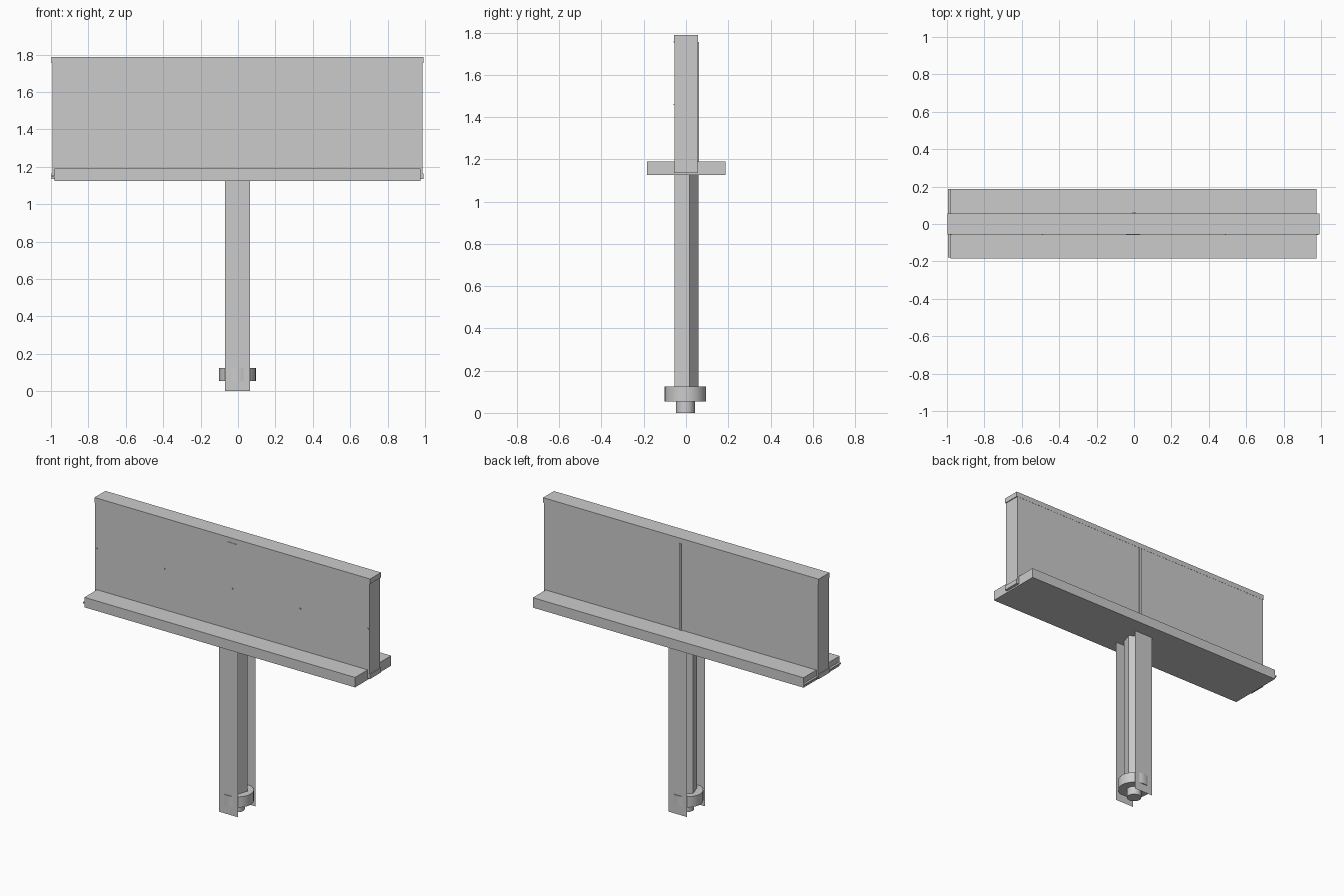
import bpy, math

if "Cube" in bpy.data.objects:
    bpy.data.objects.remove(bpy.data.objects["Cube"])

CY = -0.003  # shared centre line of the stand parts


def box(name, x, y, z):
    """Box from (min, max) ranges on each axis."""
    bpy.ops.mesh.primitive_cube_add(size=1, location=[(a + b) / 2 for a, b in (x, y, z)])
    ob = bpy.context.object
    ob.name = name
    ob.scale = [b - a for a, b in (x, y, z)]
    bpy.ops.object.transform_apply(location=False, rotation=False, scale=True)
    return ob


def prism(name, sides, radius, z0, z1, turn=0.0, smooth=False, fill='NGON'):
    """Upright cylinder or prism on the stand's centre line."""
    bpy.ops.mesh.primitive_cylinder_add(vertices=sides, radius=radius, depth=z1 - z0,
                                        end_fill_type=fill,
                                        location=(CY, CY, (z0 + z1) / 2),
                                        rotation=(0, 0, turn))
    ob = bpy.context.object
    ob.name = name
    if smooth:
        bpy.ops.object.shade_smooth_by_angle(angle=math.radians(40))
    return ob


def upright_sheet(name, x, y, z):
    """Single-thickness sheet facing front and back."""
    me = bpy.data.meshes.new(name)
    me.from_pydata([(x[0], y, z[0]), (x[1], y, z[0]), (x[1], y, z[1]), (x[0], y, z[1])],
                   [], [(0, 1, 2, 3)])
    ob = bpy.data.objects.new(name, me)
    bpy.context.collection.objects.link(ob)
    return ob


# Stand: five-sided core, round collar and foot pin, with a thin sheet front and back
prism("post_core", 5, 0.063, 0.06, 1.13)
prism("post_collar", 32, 0.098, 0.055, 0.125, smooth=True)
prism("foot_pin", 16, 0.045, 0.0, 0.06, smooth=True)
for name, y in (("post_front_sheet", -0.095), ("post_back_sheet", 0.089)):
    upright_sheet(name, (-0.07, 0.065), y, (0.0, 1.125))

# Wide shelf and its thin end tab
box("shelf", (-0.98, 0.975), (-0.185, 0.187), (1.125, 1.19))
box("shelf_end_tab", (-0.994, -0.975), (-0.18, 0.187), (1.145, 1.153))

# Upright board with slightly proud top and bottom rails
box("board", (-0.993, 0.987), (-0.055, 0.055), (1.14, 1.785))
for name, z in (("board_top_rail", (1.755, 1.788)), ("board_bottom_rail", (1.135, 1.165))):
    box(name, (-0.997, 0.993), (-0.056, 0.056), z)

# Centre strip on the back, small clip and fixing pins on the front
box("back_strip", (-0.007, 0.007), (0.05, 0.062), (1.18, 1.755))
box("front_clip", (-0.042, 0.033), (-0.059, -0.05), (1.752, 1.757))
for i in range(5):
    x = -0.98 + 0.49 * i
    box(f"front_pin_{i + 1}", (x - 0.003, x + 0.003), (-0.06, -0.05), (1.457, 1.463))
